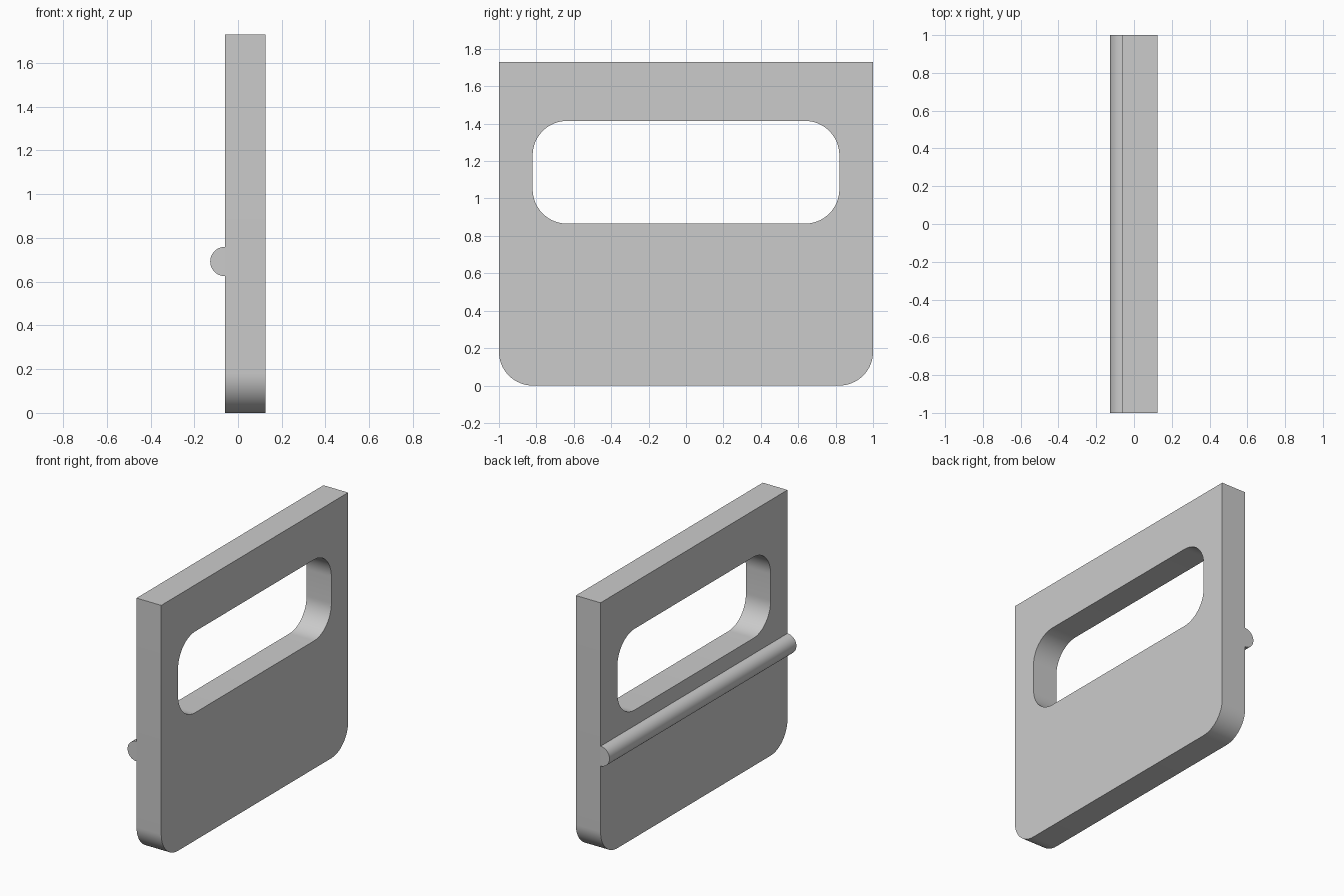
import bpy
import bmesh
from math import cos, sin, pi, radians

if "Cube" in bpy.data.objects:
    bpy.data.objects.remove(bpy.data.objects["Cube"], do_unlink=True)

grey = bpy.data.materials.new("plain grey")
grey.use_nodes = True
grey.diffuse_color = (0.6, 0.6, 0.6, 1)
grey.node_tree.nodes["Principled BSDF"].inputs["Base Color"].default_value = (0.6, 0.6, 0.6, 1)

FRONT, BACK = 0.125, -0.06   # panel faces along x
HALF = 1.0                   # half width along y


def arc(cu, cv, r, start, end, steps=16):
    """Points on an arc, angles in degrees."""
    angles = [radians(start + (end - start) * i / steps) for i in range(steps + 1)]
    return [(cu + r * cos(a), cv + r * sin(a)) for a in angles]


def prism(name, points, direction):
    """Closed solid swept from a profile."""
    bm = bmesh.new()
    face = bm.faces.new([bm.verts.new(p) for p in points])
    swept = bmesh.ops.extrude_face_region(bm, geom=[face], use_keep_orig=True)
    verts = [v for v in swept["geom"] if isinstance(v, bmesh.types.BMVert)]
    bmesh.ops.translate(bm, verts=verts, vec=direction)
    bmesh.ops.recalc_face_normals(bm, faces=bm.faces)
    mesh = bpy.data.meshes.new(name)
    bm.to_mesh(mesh)
    bm.free()
    mesh.materials.append(grey)
    obj = bpy.data.objects.new(name, mesh)
    bpy.context.collection.objects.link(obj)
    return obj


def activate(obj):
    bpy.ops.object.select_all(action="DESELECT")
    obj.select_set(True)
    bpy.context.view_layer.objects.active = obj


# Panel with square top corners and rounded bottom corners
R, TOP = 0.18, 1.73
outline = ([(HALF, TOP), (-HALF, TOP)]
           + arc(-HALF + R, R, R, 180, 270)
           + arc(HALF - R, R, R, 270, 360))
panel = prism("door_panel", [(BACK, y, z) for y, z in outline], (FRONT - BACK, 0, 0))

# Rounded window opening
r, w, low, high = 0.185, 0.82, 0.865, 1.415
window = (arc(w - r, high - r, r, 0, 90) + arc(r - w, high - r, r, 90, 180)
          + arc(r - w, low + r, r, 180, 270) + arc(w - r, low + r, r, 270, 360))
cutter = prism("window_cutter", [(BACK - 0.2, y, z) for y, z in window], (0.6, 0, 0))
cutter.hide_render = True
cut = panel.modifiers.new("window", "BOOLEAN")
cut.operation = "DIFFERENCE"
cut.solver = "EXACT"
cut.object = cutter
activate(panel)
bpy.ops.object.modifier_apply(modifier=cut.name)
bpy.data.objects.remove(cutter, do_unlink=True)

# Half-round rail across the back face
half_round = arc(BACK, 0.692, 0.067, 90, 270, 24)
rail = prism("half_round_rail", [(x, -HALF, z) for x, z in half_round], (0, 2 * HALF, 0))

for obj in (panel, rail):
    activate(obj)
    bpy.ops.object.shade_smooth_by_angle(angle=radians(30))
